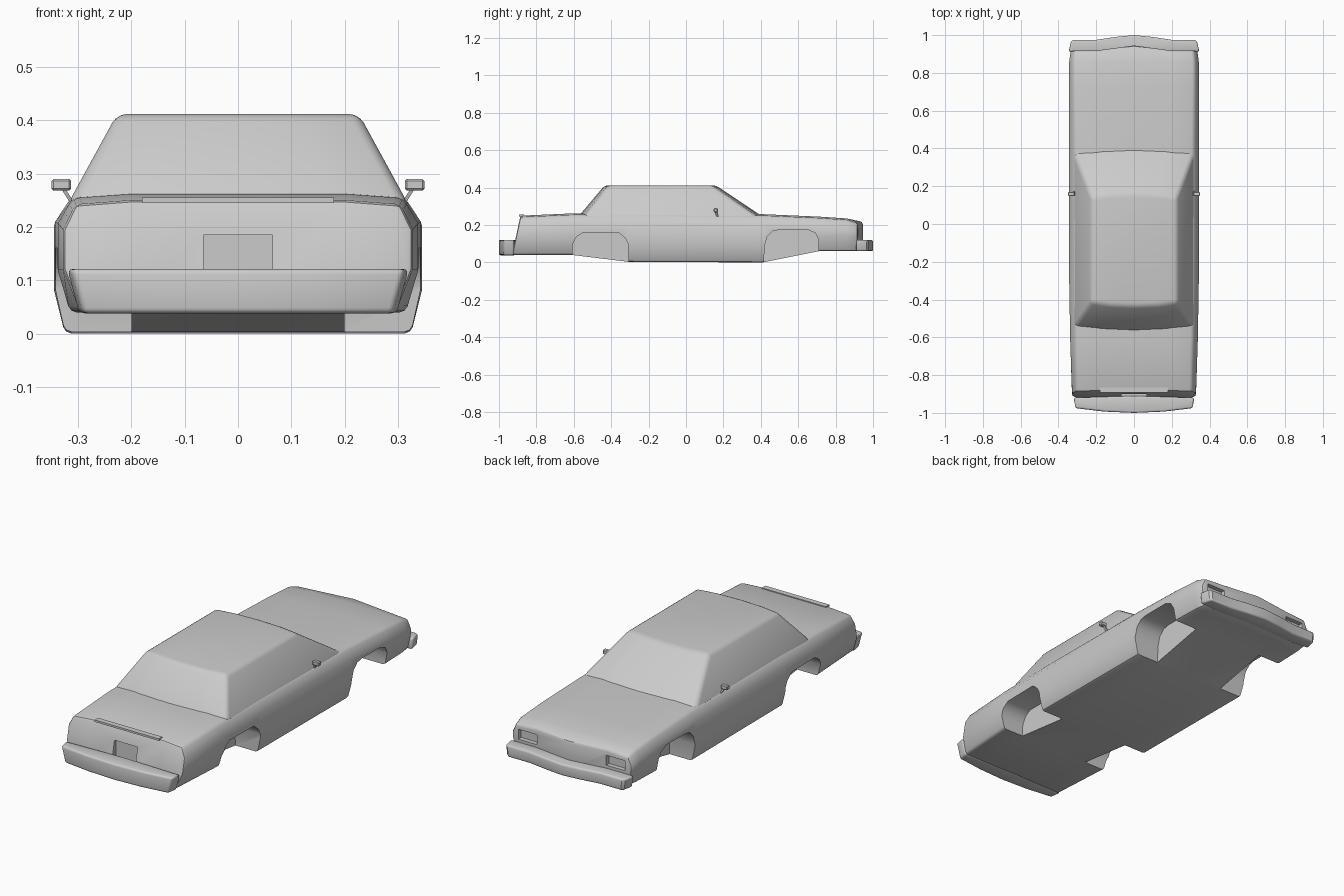
import bpy, bmesh, math
from mathutils import Vector

cube = bpy.data.objects.get("Cube")
if cube:
    bpy.data.objects.remove(cube)

paint = bpy.data.materials.new("grey_paint")
paint.use_nodes = True
GREY = (0.6, 0.6, 0.6, 1)
paint.diffuse_color = GREY
paint.node_tree.nodes["Principled BSDF"].inputs["Base Color"].default_value = GREY


def loft(name, rings, caps=True):
    """Skin a list of equal-length closed rings and close both ends."""
    bm = bmesh.new()
    rows = [[bm.verts.new(p) for p in ring] for ring in rings]
    n = len(rows[0])
    for a, b in zip(rows, rows[1:]):
        for i in range(n):
            j = (i + 1) % n
            bm.faces.new((a[i], a[j], b[j], b[i]))
    if caps:
        bm.faces.new(rows[0])
        bm.faces.new(rows[-1])
    return finish(name, bm)


def finish(name, bm):
    bmesh.ops.recalc_face_normals(bm, faces=bm.faces)
    mesh = bpy.data.meshes.new(name)
    bm.to_mesh(mesh)
    bm.free()
    mesh.materials.append(paint)
    ob = bpy.data.objects.new(name, mesh)
    bpy.context.collection.objects.link(ob)
    return ob


def apply(ob, kind, **settings):
    mod = ob.modifiers.new(kind, kind)
    for key, value in settings.items():
        setattr(mod, key, value)
    bpy.context.view_layer.objects.active = ob
    bpy.ops.object.modifier_apply(modifier=mod.name)


def bevel(ob, width, segments=2, angle=40):
    apply(ob, "BEVEL", width=width, segments=segments,
          limit_method="ANGLE", angle_limit=math.radians(angle))


def cut(ob, cutter):
    apply(ob, "BOOLEAN", operation="DIFFERENCE", solver="EXACT", object=cutter)
    bpy.data.objects.remove(cutter)


def smooth(ob, angle=35):
    bpy.ops.object.select_all(action="DESELECT")
    ob.select_set(True)
    bpy.context.view_layer.objects.active = ob
    bpy.ops.object.shade_smooth_by_angle(angle=math.radians(angle))


def box(name, x0, x1, y0, y1, z0, z1):
    return loft(name, [[(x0, y0, z), (x1, y0, z), (x1, y1, z), (x0, y1, z)]
                       for z in (z0, z1)])


def mirrored(half):
    """Complete a half outline, listed from centre to centre, across x."""
    return half + [(-x, y, z) for x, y, z in reversed(half) if x > 0]


# Lower body: y, underside z, half width, sill half width, deck z, deck half width
STATIONS = [(-0.93, 0.04, 0.328, 0.295, 0.25, 0.305),
            (-0.61, 0.04, 0.338, 0.315, 0.262, 0.31),
            (-0.305, 0.003, 0.343, 0.325, 0.265, 0.312),
            (0.41, 0.0, 0.345, 0.325, 0.258, 0.315),
            (0.71, 0.06, 0.345, 0.33, 0.245, 0.32),
            (0.86, 0.06, 0.343, 0.325, 0.235, 0.32),
            (0.918, 0.06, 0.335, 0.315, 0.217, 0.315)]


def body_ring(y, zb, w, xb, zt, xt):
    half = [(0, zb), (0.2, zb), (xb, zb), (w, zb + 0.08), (w, zt - 0.055),
            (xt, zt - 0.008), (0.2, zt), (0, zt)]
    ring = []
    for x, z in half:
        yy = y
        if y < -0.9:                      # tail leans forward
            yy += 0.045 * (z - zb) / 0.21
        if y > 0.9:                       # nose comes to a shallow point
            yy += 0.027 * max(0, 1 - x / 0.2)
        ring.append((x, yy, z))
    return mirrored(ring)


def body_mesh():
    rings = [body_ring(*s) for s in STATIONS]
    ob = loft("body", rings, caps=False)
    bm = bmesh.new()
    bm.from_mesh(ob.data)
    bm.verts.ensure_lookup_table()
    n = len(rings[0])
    for start in (0, n * (len(rings) - 1)):
        for ids in ((0, 1, 6, 7), (1, 2, 3, 4, 5, 6), (0, 7, 8, 13), (13, 8, 9, 10, 11, 12)):
            bm.faces.new([bm.verts[start + i] for i in ids])
    bmesh.ops.recalc_face_normals(bm, faces=bm.faces)
    bm.to_mesh(ob.data)
    bm.free()
    return ob


body = body_mesh()
bevel(body, 0.012, angle=48)

# Wheel wells
ARCHES = [[(0.415, -0.05), (0.42, 0.09), (0.435, 0.14), (0.465, 0.168), (0.5, 0.175),
           (0.65, 0.175), (0.69, 0.158), (0.708, 0.125), (0.71, -0.05)],
          [(-0.61, -0.05), (-0.605, 0.1), (-0.585, 0.138), (-0.55, 0.16), (-0.36, 0.16),
           (-0.325, 0.13), (-0.31, 0.1), (-0.305, -0.05)]]
for side in (-1, 1):
    for arch in ARCHES:
        cut(body, loft("well_cutter", [[(side * x, y, z) for y, z in arch]
                                       for x in (0.2, 0.4)]))
    # Headlight recesses
    xs = sorted((side * 0.195, side * 0.3))
    cut(body, box("headlight_cutter", *xs, 0.895, 1.0, 0.135, 0.185))
# Number plate recess
cut(body, box("plate_cutter", -0.065, 0.065, -1.0, -0.885, 0.1, 0.185))
smooth(body)

# Cabin: tapered greenhouse with bowed front and rear glass
def cabin_ring(z, w, front, rear, bow):
    return mirrored([(0, rear - bow, z), (w * 0.55, rear - bow * 0.75, z), (w, rear, z),
                     (w, front, z), (w * 0.55, front + bow * 0.75, z), (0, front + bow, z)])


cabin = loft("cabin", [cabin_ring(0.24, 0.321, 0.387, -0.55, 0.03),
                       cabin_ring(0.412, 0.227, 0.14, -0.415, 0.02)])
bevel(cabin, 0.018, 3, 30)
smooth(cabin)

# Bumpers: plan outlines raised between two heights
def bumper(name, outline, z0, z1, taper):
    rings = [mirrored([(x * k, y, z) for x, y in outline])
             for z, k in ((z0, taper), (z1, 1))]
    ob = loft(name, rings)
    bevel(ob, 0.01, 3, 40)
    smooth(ob)


bumper("front_bumper", [(0, 0.91), (0.2, 0.9), (0.347, 0.912), (0.335, 0.965),
                        (0.322, 0.975), (0.2, 0.975), (0.1, 0.99), (0, 1.0)], 0.06, 0.12, 0.98)
bumper("rear_bumper", [(0, -0.91), (0.322, -0.92), (0.312, -0.975),
                       (0.16, -0.993), (0, -1.0)], 0.038, 0.121, 0.93)

# Boot lid lip
lip = box("boot_lip", -0.18, 0.18, -0.893, -0.865, 0.245, 0.255)

# Door mirrors on slanted stalks
for side, label in ((1, "left"), (-1, "right")):
    xs = sorted((side * 0.313, side * 0.35))
    head = box(label + "_mirror", *xs, 0.148, 0.17, 0.268, 0.29)
    bevel(head, 0.004, 1)
    smooth(head)
    loft(label + "_mirror_stalk",
         [[(side * (x + dx), y + dy, z) for dx, dy in
           ((-0.004, -0.006), (0.004, -0.006), (0.004, 0.006), (-0.004, 0.006))]
          for x, y, z in ((0.308, 0.17, 0.24), (0.328, 0.16, 0.272))])
